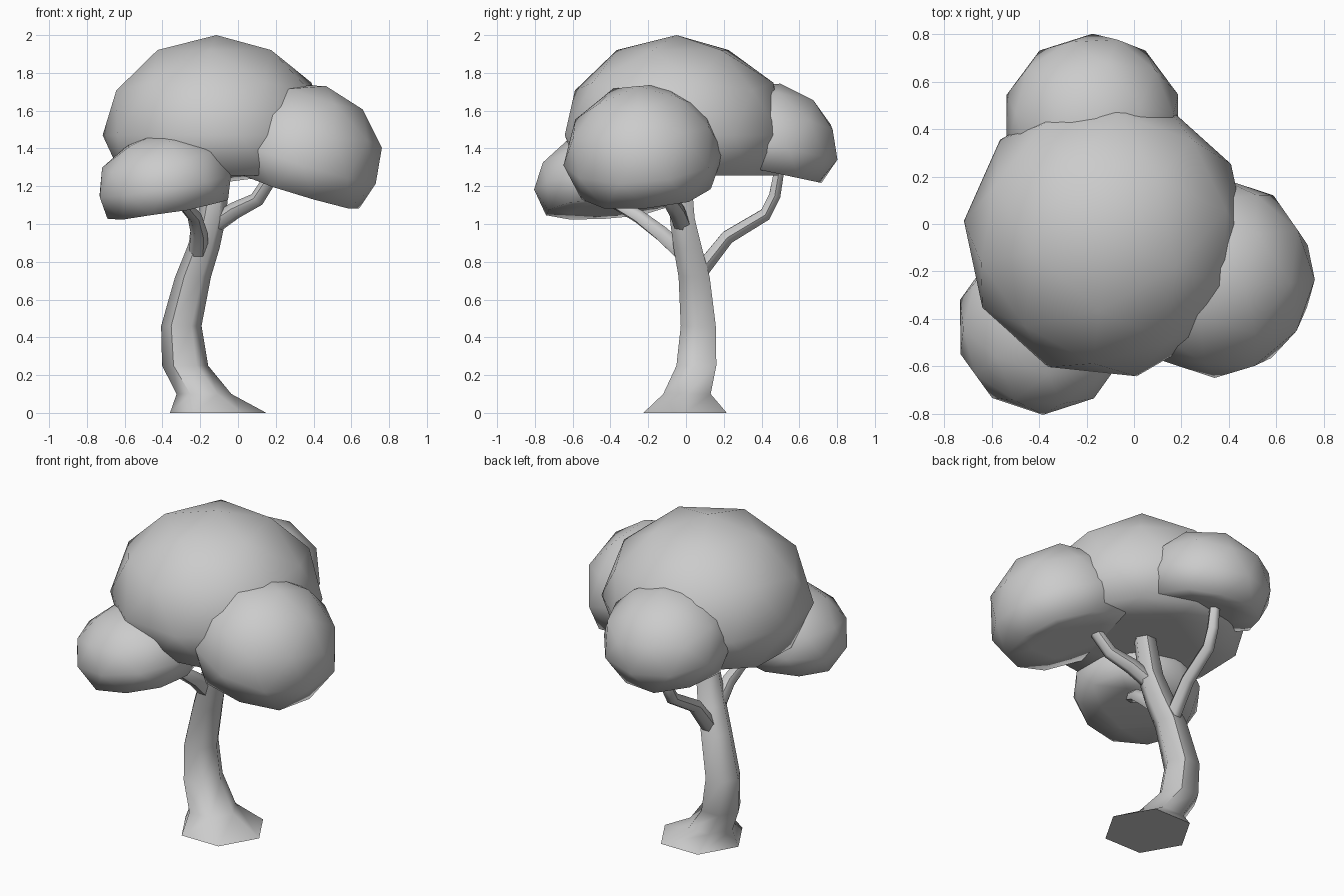
import bpy, bmesh, math
from mathutils import Vector, Matrix

if "Cube" in bpy.data.objects:
    bpy.data.objects.remove(bpy.data.objects["Cube"])


def finish(bm, name, angle):
    bmesh.ops.recalc_face_normals(bm, faces=bm.faces[:])
    mesh = bpy.data.meshes.new(name)
    bm.to_mesh(mesh)
    bm.free()
    ob = bpy.data.objects.new(name, mesh)
    bpy.context.collection.objects.link(ob)
    bpy.ops.object.select_all(action='DESELECT')
    ob.select_set(True)
    bpy.context.view_layer.objects.active = ob
    bpy.ops.object.shade_smooth_by_angle(angle=math.radians(angle))
    return ob


def limb(name, path, level=False, sides=6):
    """Loft a six-sided tube through (x, y, z, radius) points."""
    bm = bmesh.new()
    pts = [Vector(p[:3]) for p in path]
    rings = []
    for i, p in enumerate(path):
        a, b = pts[max(i - 1, 0)], pts[min(i + 1, len(pts) - 1)]
        tangent = Vector((0, 0, 1)) if level else (b - a).normalized()
        turn = Vector((0, 0, 1)).rotation_difference(tangent)
        ring = []
        for k in range(sides):
            t = math.tau * k / sides
            offset = Vector((math.cos(t), math.sin(t), 0)) * p[3]
            ring.append(bm.verts.new(pts[i] + turn @ offset))
        rings.append(ring)
    for lo, hi in zip(rings, rings[1:]):
        for k in range(sides):
            n = (k + 1) % sides
            bm.faces.new((lo[k], lo[n], hi[n], hi[k]))
    bm.faces.new(rings[0][::-1])
    bm.faces.new(rings[-1])
    return finish(bm, name, 60)


def foliage(name, centre, radius, height, floor, spin=0, lean_dir=0, lean=0):
    """Icosphere with a flattened underside, leaning outwards."""
    bm = bmesh.new()
    bmesh.ops.create_icosphere(bm, subdivisions=2, radius=1)
    for v in bm.verts:
        v.co.z = max(v.co.z, -floor)
    d = math.radians(lean_dir)
    axis = Vector((-math.sin(d), math.cos(d), 0))
    m = (Matrix.Translation(centre)
         @ Matrix.Rotation(math.radians(lean), 4, axis)
         @ Matrix.Diagonal((radius, radius, height, 1))
         @ Matrix.Rotation(math.radians(spin), 4, 'Z'))
    bm.transform(m)
    return finish(bm, name, 80)


# Curved trunk with flared foot
limb("trunk", [(-.105, -.005, 0, .255), (-.18, .005, .1, .145),
               (-.28, .055, .25, .122), (-.30, .065, .46, .107),
               (-.238, .043, .72, .095), (-.185, .01, .87, .087),
               (-.14, -.02, 1.03, .076), (-.10, -.03, 1.30, .062)], level=True)

# Branches reaching into the side clumps
limb("branch_right", [(-.12, -.02, 1.0, .048), (-.02, -.05, 1.07, .046),
                      (.10, -.09, 1.13, .04), (.21, -.14, 1.30, .034)])
limb("branch_left", [(-.21, -.03, .86, .05), (-.205, -.13, .95, .045),
                     (-.23, -.25, 1.04, .038), (-.30, -.39, 1.12, .032)])
limb("branch_back", [(-.22, .07, .74, .048), (-.215, .22, .93, .042),
                     (-.20, .42, 1.05, .038), (-.19, .47, 1.15, .035),
                     (-.185, .50, 1.32, .03)])

# Foliage clumps
foliage("crown_main", (-.115, -.05, 1.47), .605, .53, .4, spin=48)
foliage("crown_right", (.345, -.225, 1.345), .425, .405, .4, 0, -15, 18)
foliage("crown_left", (-.385, -.435, 1.205), .37, .28, .47, 0, 200, 10)
foliage("crown_back", (-.175, .43, 1.42), .38, .33, .42, 0, 90, 12)
